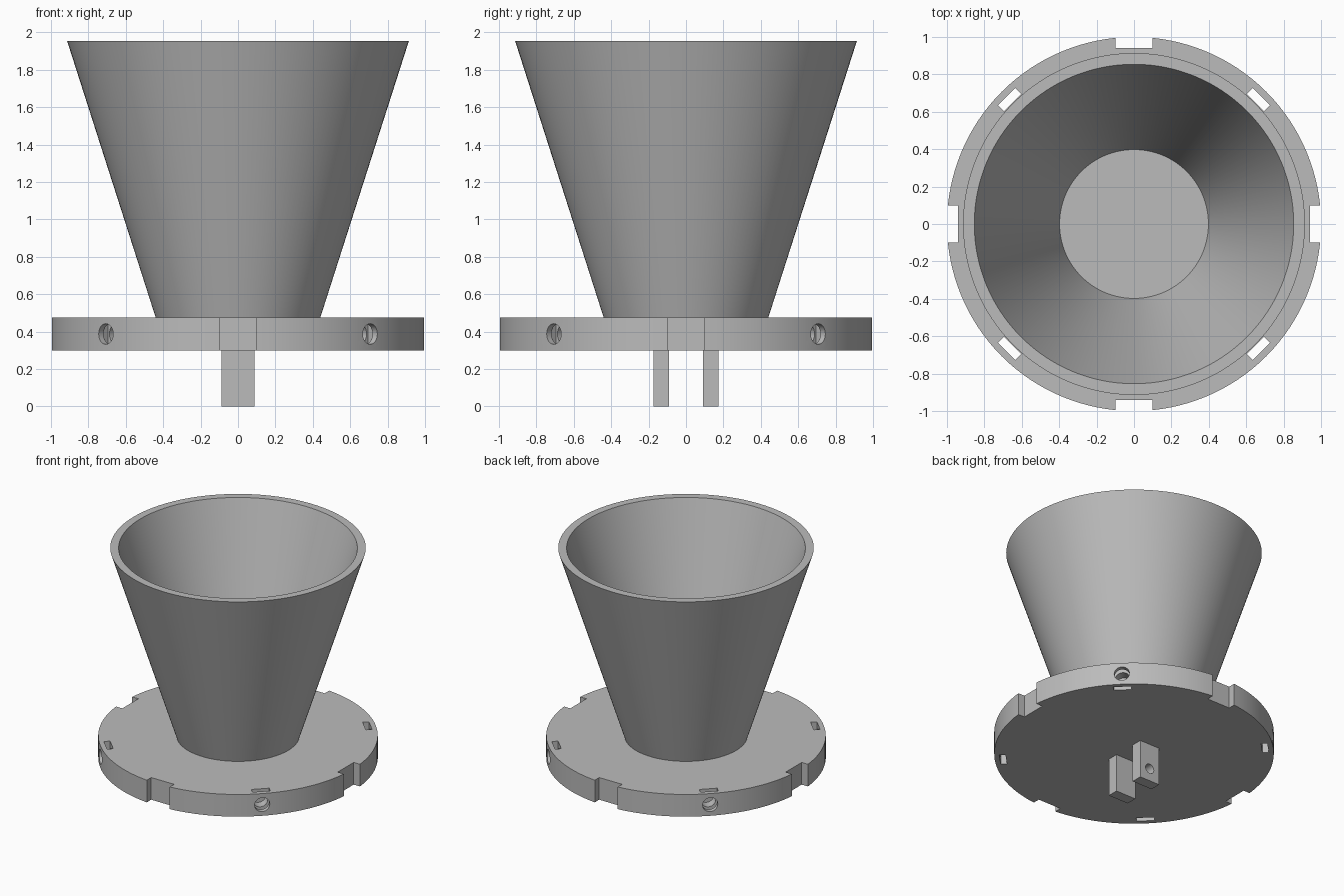
import bpy, bmesh, math
from mathutils import Matrix

default = bpy.data.objects.get("Cube")
if default:
    bpy.data.objects.remove(default, do_unlink=True)

grey = bpy.data.materials.new("plain grey")
grey.use_nodes = True
COLOUR = (0.5, 0.5, 0.5, 1)
grey.diffuse_color = COLOUR
grey.node_tree.nodes["Principled BSDF"].inputs["Base Color"].default_value = COLOUR

SIDES = 128
BASE_LOW, BASE_TOP = 0.30, 0.475
BASE_MID = (BASE_LOW + BASE_TOP) / 2


def finish(name, bm):
    bmesh.ops.recalc_face_normals(bm, faces=bm.faces)
    mesh = bpy.data.meshes.new(name)
    bm.to_mesh(mesh)
    bm.free()
    mesh.materials.append(grey)
    obj = bpy.data.objects.new(name, mesh)
    bpy.context.collection.objects.link(obj)
    return obj


def add_box(bm, centre, size, turn=Matrix()):
    matrix = turn @ Matrix.Translation(centre) @ Matrix.Diagonal((*size, 1))
    bmesh.ops.create_cube(bm, size=1, matrix=matrix)


def add_rod(bm, centre, radius, length, tilt, turn=Matrix(), sides=32):
    bmesh.ops.create_cone(bm, cap_ends=True, segments=sides, radius1=radius, radius2=radius,
                          depth=length, matrix=turn @ Matrix.Translation(centre) @ tilt)


def carve(target, cutter):
    mod = target.modifiers.new("carve", "BOOLEAN")
    mod.operation = "DIFFERENCE"
    mod.solver = "EXACT"
    mod.object = cutter
    bpy.context.view_layer.objects.active = target
    bpy.ops.object.modifier_apply(modifier=mod.name)
    bpy.data.objects.remove(cutter, do_unlink=True)


def smooth(obj):
    bpy.ops.object.select_all(action="DESELECT")
    obj.select_set(True)
    bpy.context.view_layer.objects.active = obj
    bpy.ops.object.shade_smooth_by_angle(angle=math.radians(30))


def quarter_turns(offset=0):
    return [Matrix.Rotation(math.radians(offset + 90 * i), 4, "Z") for i in range(4)]


ALONG_X = Matrix.Rotation(math.pi / 2, 4, "Y")
ALONG_Y = Matrix.Rotation(math.pi / 2, 4, "X")

# Round base plate
bm = bmesh.new()
add_rod(bm, (0, 0, BASE_MID), 1, BASE_TOP - BASE_LOW, Matrix(), sides=SIDES)
base = finish("base_plate", bm)

# Rim notches on the axes
bm = bmesh.new()
for turn in quarter_turns():
    add_box(bm, (1.04, 0, BASE_MID), (0.2, 0.2, 0.4), turn)
carve(base, finish("notch_cutter", bm))

# Nut slots on the diagonals
bm = bmesh.new()
for turn in quarter_turns(45):
    add_box(bm, (0.94, 0, BASE_MID), (0.045, 0.13, 0.4), turn)
carve(base, finish("slot_cutter", bm))

# Screw holes running inward through the slots
bm = bmesh.new()
for turn in quarter_turns(45):
    add_rod(bm, (0.96, 0, BASE_MID), 0.055, 0.24, ALONG_X, turn)
carve(base, finish("hole_cutter", bm))
smooth(base)

# Tapered cup with an even wall and a closed floor
profile = [(0.44, BASE_TOP), (0.914, 1.955), (0.854, 1.955), (0.398, 0.535)]
bm = bmesh.new()
rings = []
for radius, z in profile:
    ring = [bm.verts.new((radius * math.cos(a), radius * math.sin(a), z))
            for a in (2 * math.pi * i / SIDES for i in range(SIDES))]
    rings.append(ring)
for low, high in zip(rings, rings[1:]):
    for i in range(SIDES):
        j = (i + 1) % SIDES
        bm.faces.new((low[i], low[j], high[j], high[i]))
bm.faces.new(rings[-1])
bm.faces.new(rings[0])
smooth(finish("tapered_cup", bm))

# Two lugs beneath the base, the back one drilled
for name, side in (("front_lug", -1), ("back_lug", 1)):
    bm = bmesh.new()
    add_box(bm, (0, side * 0.1325, 0.155), (0.176, 0.085, 0.31))
    lug = finish(name, bm)
    if side > 0:
        bm = bmesh.new()
        add_rod(bm, (0, 0.1325, 0.1), 0.038, 0.2, ALONG_Y)
        carve(lug, finish("lug_cutter", bm))
        smooth(lug)
